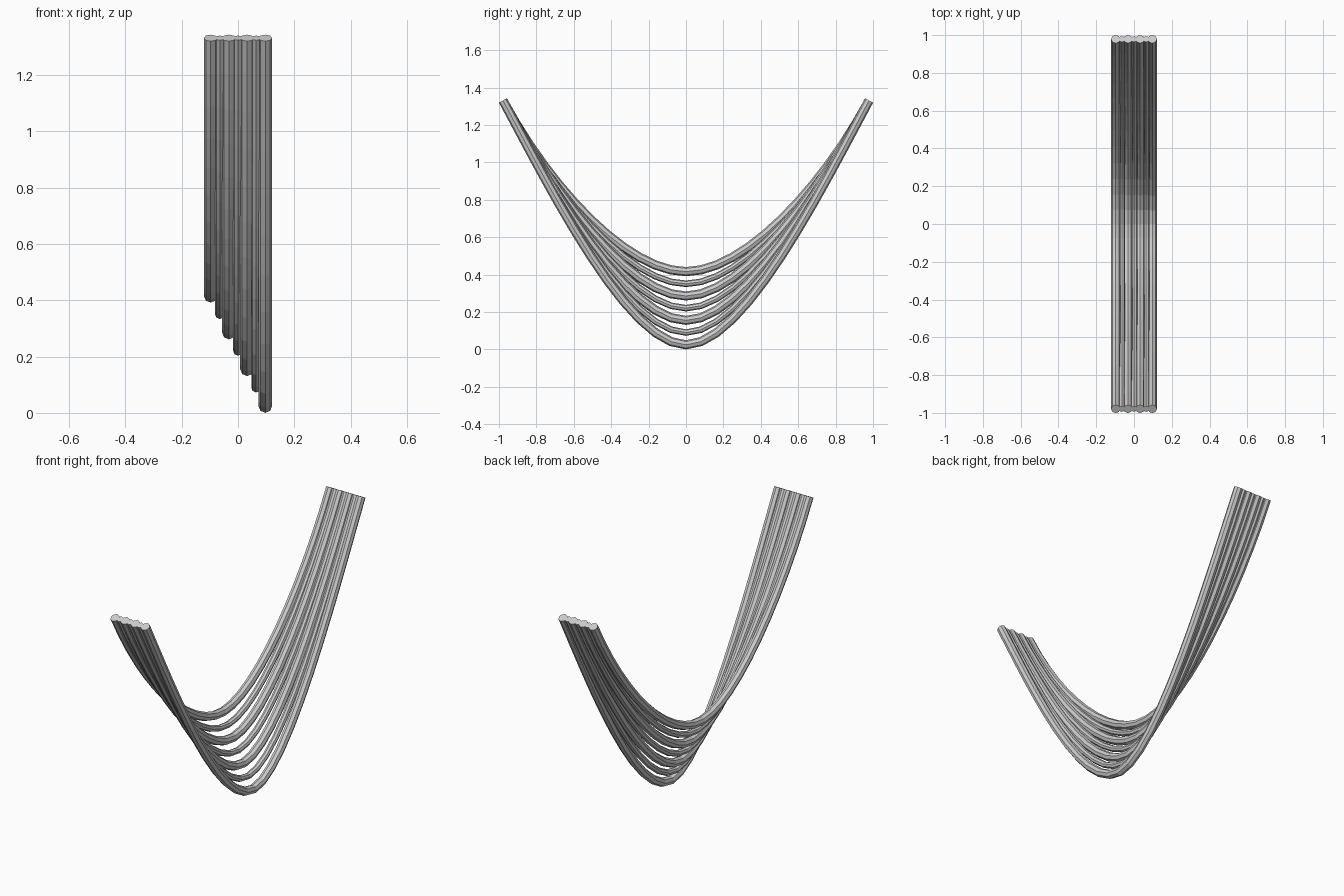
import bpy
from mathutils import Vector

if "Cube" in bpy.data.objects:
    bpy.data.objects.remove(bpy.data.objects["Cube"])

COUNT = 7
STEP_X = 0.0323          # sideways spacing
TOP_SAG, STEP_SAG = 0.416, 0.0652
END_Y, END_Z = 0.979, 1.331
HANDLE_MID = 0.31        # horizontal handle at the lowest point
HANDLE_END = Vector((0, 0.255, 0.475))


def hanging_cable(name, x, low_z, radius):
    """Three point bezier cable, hanging between two high ends."""
    data = bpy.data.curves.new(name, 'CURVE')
    data.dimensions = '3D'
    data.resolution_u = 12
    data.bevel_depth = radius
    data.bevel_resolution = 2
    data.use_fill_caps = True
    spline = data.splines.new('BEZIER')
    spline.bezier_points.add(2)
    spline.use_smooth = False
    for point, side in zip(spline.bezier_points, (-1, 0, 1)):
        point.handle_left_type = point.handle_right_type = 'FREE'
        if side == 0:
            co = Vector((x, 0, low_z))
            tangent = Vector((0, HANDLE_MID, 0))
        else:
            co = Vector((x, side * END_Y, END_Z))
            tangent = Vector((0, HANDLE_END.y, side * HANDLE_END.z))
        point.co = co
        point.handle_left = co - tangent
        point.handle_right = co + tangent
    obj = bpy.data.objects.new(name, data)
    bpy.context.collection.objects.link(obj)
    # turn the swept curve into a mesh with flat faces
    bpy.ops.object.select_all(action='DESELECT')
    obj.select_set(True)
    bpy.context.view_layer.objects.active = obj
    bpy.ops.object.convert(target='MESH')
    bpy.ops.object.shade_flat()


# Thick and thin cables alternate, each hanging lower than the last
for i in range(COUNT):
    thick = i % 2 == 0
    hanging_cable(f"{'thick' if thick else 'thin'}_cable_{i + 1}",
                  (i - (COUNT - 1) / 2) * STEP_X,
                  TOP_SAG - i * STEP_SAG,
                  0.0245 if thick else 0.0175)
